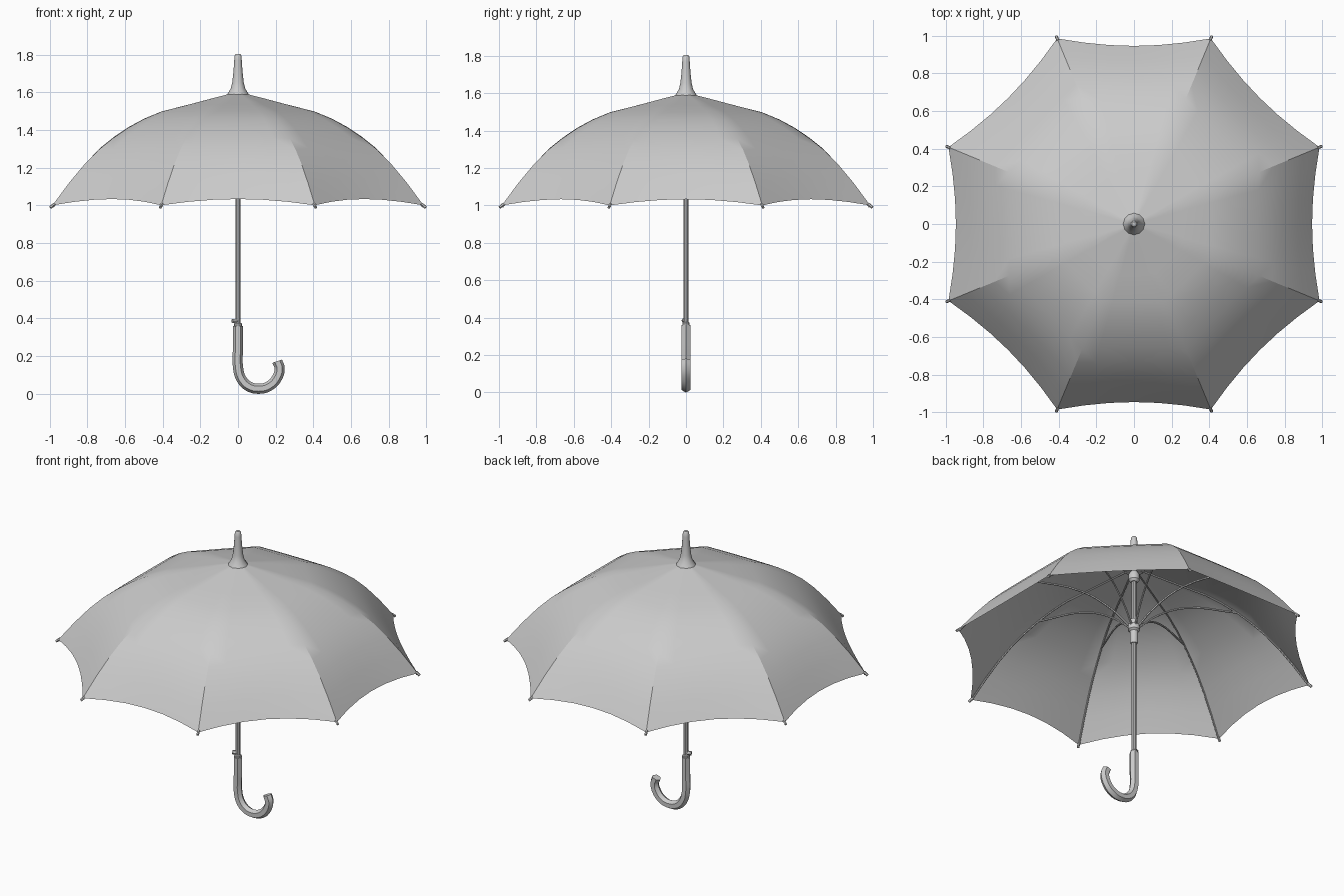
import bpy, bmesh
from math import sin, cos, pi, radians
from mathutils import Vector

if "Cube" in bpy.data.objects:
    bpy.data.objects.remove(bpy.data.objects["Cube"], do_unlink=True)

RIBS = 8
STEP = 2 * pi / RIBS
# Rib line as (radius, height), crown to tip
RIB = [(0.045, 1.592), (0.13, 1.572), (0.28, 1.535), (0.44, 1.497), (0.54, 1.458),
       (0.63, 1.412), (0.72, 1.355), (0.80, 1.295), (0.88, 1.22), (0.97, 1.12), (1.066, 1.0)]


def material(name, value):
    mat = bpy.data.materials.new(name)
    mat.use_nodes = True
    colour = (value, value, value, 1)
    mat.diffuse_color = colour
    mat.node_tree.nodes["Principled BSDF"].inputs["Base Color"].default_value = colour
    return mat


grey = material("plain grey", 0.6)


def finish(obj, angle=35):
    obj.data.materials.clear()
    obj.data.materials.append(grey)
    bpy.ops.object.select_all(action="DESELECT")
    obj.select_set(True)
    bpy.context.view_layer.objects.active = obj
    bpy.ops.object.shade_smooth_by_angle(angle=radians(angle))
    return obj


def from_bmesh(name, bm, angle=35):
    mesh = bpy.data.meshes.new(name)
    bm.to_mesh(mesh)
    bm.free()
    obj = bpy.data.objects.new(name, mesh)
    bpy.context.collection.objects.link(obj)
    return finish(obj, angle)


def lathe(name, profile, sides=12):
    """Spin a (radius, height) profile about the upright axis."""
    bm = bmesh.new()
    rings = [[bm.verts.new((r * cos(2 * pi * k / sides), r * sin(2 * pi * k / sides), z))
              for k in range(sides)] for r, z in profile]
    for a, b in zip(rings, rings[1:]):
        for k in range(sides):
            n = (k + 1) % sides
            bm.faces.new((a[k], a[n], b[n], b[k]))
    bm.faces.new(rings[0])
    bm.faces.new(rings[-1])
    bmesh.ops.recalc_face_normals(bm, faces=bm.faces)
    return from_bmesh(name, bm)


def tube(name, points, radius, smooth_path=True, resolution=1):
    """Round rod following a path, turned into a mesh."""
    curve = bpy.data.curves.new(name, "CURVE")
    curve.dimensions = "3D"
    curve.bevel_depth = radius
    curve.bevel_resolution = resolution
    curve.resolution_u = 4
    curve.use_fill_caps = True
    if smooth_path:
        spline = curve.splines.new("BEZIER")
        spline.bezier_points.add(len(points) - 1)
        for bp, p in zip(spline.bezier_points, points):
            bp.co = p
            bp.handle_left_type = bp.handle_right_type = "AUTO"
    else:
        spline = curve.splines.new("POLY")
        spline.points.add(len(points) - 1)
        for sp, p in zip(spline.points, points):
            sp.co = (*p, 1)
    obj = bpy.data.objects.new(name, curve)
    bpy.context.collection.objects.link(obj)
    bpy.ops.object.select_all(action="DESELECT")
    obj.select_set(True)
    bpy.context.view_layer.objects.active = obj
    bpy.ops.object.convert(target="MESH")
    return finish(bpy.context.object)


def polar(angle, r, z):
    return Vector((r * cos(angle), r * sin(angle), z))


# Canopy: flat-chord panels between ribs, with a scalloped rim
bm = bmesh.new()
CUTS = 6
rings = []
for i, (r, z) in enumerate(RIB):
    rim = (i / (len(RIB) - 1)) ** 3
    ring = []
    for k in range(RIBS):
        a = polar(STEP * (k - 0.5), r, z)
        b = polar(STEP * (k + 0.5), r, z)
        for c in range(CUTS):
            u = c / CUTS
            p = a.lerp(b, u)
            sag = rim * (1 - (2 * u - 1) ** 2)
            p.x *= 1 - 0.04 * sag
            p.y *= 1 - 0.04 * sag
            p.z += 0.033 * sag
            ring.append(bm.verts.new(p))
    rings.append(ring)
for a, b in zip(rings, rings[1:]):
    for k in range(len(a)):
        n = (k + 1) % len(a)
        bm.faces.new((a[k], b[k], b[n], a[n]))
from_bmesh("canopy", bm, 25)

# Ribs, stretchers and tips repeated around the shaft
for k in range(RIBS):
    ang = STEP * (k + 0.5)
    tube(f"rib_{k + 1}", [polar(ang, r - 0.004, z - 0.008) for r, z in RIB], 0.005, False)
    tube(f"stretcher_{k + 1}", [polar(ang, r, z) for r, z in
         ((0.025, 1.2), (0.14, 1.3), (0.32, 1.385), (0.62, 1.405))], 0.006)
    tube(f"rib_tip_{k + 1}", [polar(ang, 1.055, 1.008), polar(ang, 1.078, 0.988)], 0.008, False)

# Shaft, sliding runner and crown
lathe("shaft", [(0.014, 0.34), (0.014, 1.6)], 10)
lathe("runner", [(0.02, 1.09), (0.024, 1.1), (0.024, 1.17), (0.036, 1.18),
                 (0.036, 1.21), (0.022, 1.22), (0.022, 1.25)])
lathe("crown_notch", [(0.02, 1.5), (0.032, 1.515), (0.032, 1.55), (0.02, 1.57)])
lathe("finial", [(0.062, 1.58), (0.052, 1.598), (0.038, 1.62), (0.03, 1.655),
                 (0.024, 1.71), (0.02, 1.77), (0.018, 1.795), (0.012, 1.803)])

# Hooked handle with collar and release button
hook = [(0, 0.36), (0, 0.25), (0, 0.14), (0.018, 0.078), (0.058, 0.038), (0.11, 0.026),
        (0.165, 0.04), (0.208, 0.085), (0.221, 0.135), (0.208, 0.172)]
tube("handle", [(x, 0, z) for x, z in hook], 0.027)
lathe("handle_collar", [(0.02, 0.355), (0.02, 0.372), (0.015, 0.376)], 10)
tube("release_button", [(0, 0, 0.385), (-0.03, -0.012, 0.385)], 0.013, False)
